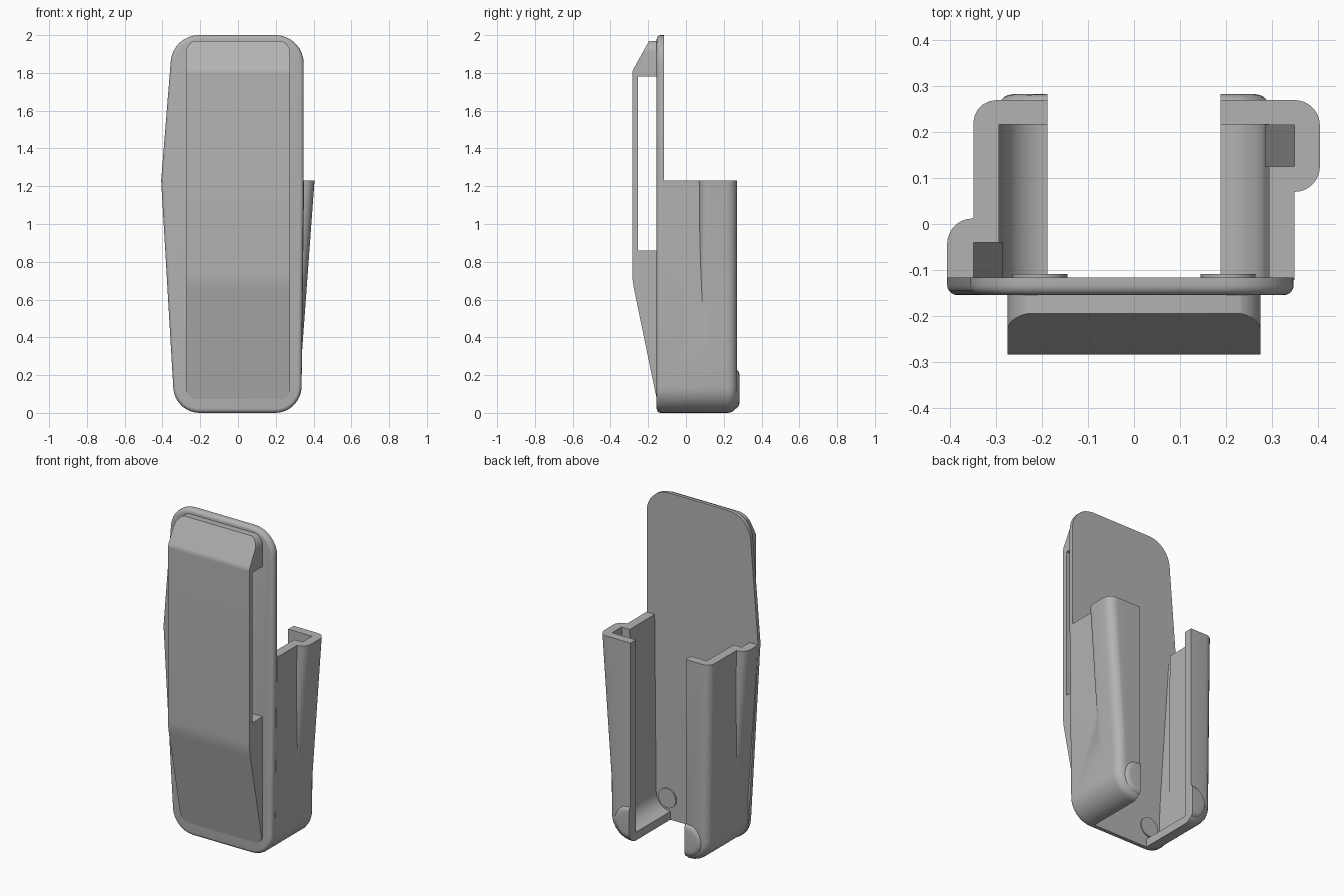
import bpy, bmesh
from math import pi, sin, cos, radians
from mathutils import Vector

cube = bpy.data.objects.get("Cube")
if cube:
    bpy.data.objects.remove(cube, do_unlink=True)

grey = bpy.data.materials.new("plain grey")
grey.use_nodes = True
grey.diffuse_color = (0.45, 0.45, 0.45, 1)
grey.node_tree.nodes["Principled BSDF"].inputs["Base Color"].default_value = (0.45, 0.45, 0.45, 1)

TOP = 1.23       # rim height of the pocket
BACK = -0.117    # inner face of the plate


def fillet(corners, steps=8):
    """Turn (a, b, radius) corners into an outline with rounded corners."""
    out = []
    for i, (a, b, r) in enumerate(corners):
        p = Vector((a, b))
        if r == 0:
            out.append(p)
            continue
        u = (Vector(corners[i - 1][:2]) - p).normalized()
        v = (Vector(corners[(i + 1) % len(corners)][:2]) - p).normalized()
        half = u.angle(v) / 2
        centre = p + (u + v).normalized() * (r / sin(half))
        start = p + u * (r / (sin(half) / cos(half))) - centre
        end = p + v * (r / (sin(half) / cos(half))) - centre
        sweep = start.angle(end)
        for k in range(steps + 1):
            t = k / steps
            d = (start * sin((1 - t) * sweep) + end * sin(t * sweep)) / sin(sweep)
            out.append(centre + d)
    return out


def prism(name, outline, axis, lo, hi, shift=0.0, bevel=0.0, bevel_rule=None):
    """Extrude an outline along an axis; shift moves the low end in x."""
    place = {"x": lambda p, d: (d, p[0], p[1]),
             "y": lambda p, d: (p[0], d, p[1]),
             "z": lambda p, d: (p[0], p[1], d)}[axis]
    bm = bmesh.new()
    low = [bm.verts.new(Vector(place(p, lo)) + Vector((shift, 0, 0))) for p in outline]
    high = [bm.verts.new(place(p, hi)) for p in outline]
    bm.faces.new(low)
    bm.faces.new(high)
    for i in range(len(low)):
        bm.faces.new((low[i - 1], low[i], high[i], high[i - 1]))
    bmesh.ops.recalc_face_normals(bm, faces=bm.faces)
    if bevel:
        edges = [e for e in bm.edges if all(bevel_rule(v.co) for v in e.verts)]
        bmesh.ops.bevel(bm, geom=edges, offset=bevel, segments=5, profile=0.5, affect="EDGES")
    mesh = bpy.data.meshes.new(name)
    bm.to_mesh(mesh)
    bm.free()
    mesh.materials.append(grey)
    ob = bpy.data.objects.new(name, mesh)
    bpy.context.collection.objects.link(ob)
    return ob


def box(name, x, y, z):
    return prism(name, [(x[0], y[0]), (x[1], y[0]), (x[1], y[1]), (x[0], y[1])], "z", *z)


def combine(ob, other, operation):
    mod = ob.modifiers.new(operation, "BOOLEAN")
    mod.operation, mod.object, mod.solver = operation, other, "EXACT"
    bpy.context.view_layer.objects.active = ob
    bpy.ops.object.modifier_apply(modifier=mod.name)
    bpy.data.objects.remove(other, do_unlink=True)


# Back plate with one bowed edge and a softened outer rim
plate = prism("back_plate", fillet([
    (-0.335, 0, 0.14), (0.335, 0, 0.14), (0.348, TOP, 0),
    (0.348, 2, 0.15), (-0.345, 2, 0.15), (-0.407, TOP, 0)]),
    "y", -0.155, BACK, bevel=0.022, bevel_rule=lambda c: c.y < -0.15)

# Pocket shell: tapered, rounded at the bottom and along its outer edge
pocket = prism("pocket", fillet([
    (-0.335, 0, 0.14), (0.335, 0, 0.14), (0.35, TOP, 0), (-0.35, TOP, 0)]),
    "y", BACK - 0.005, 0.27, bevel=0.05,
    bevel_rule=lambda c: c.y > 0.26)
# Restore a level rim where the softened edge ran across it
for v in pocket.data.vertices:
    if v.co.z > TOP - 0.06:
        v.co.z = TOP

# Tapering side swellings on opposite corners
right_swell = fillet([(0.25, 0.07, 0), (0.405, 0.07, 0.055), (0.405, 0.27, 0.055), (0.25, 0.27, 0)])
left_swell = fillet([(-0.25, 0.012, 0), (-0.407, 0.012, 0.055), (-0.407, BACK - 0.005, 0), (-0.25, BACK - 0.005, 0)])
combine(pocket, prism("swell", right_swell, "z", 0.2, TOP, shift=-0.075), "UNION")
combine(pocket, prism("swell", left_swell, "z", 0.2, TOP, shift=0.075), "UNION")

# Hollow inside, side channels and the open slot
combine(pocket, prism("hollow", fillet([
    (-0.283, 0.05, 0.1), (0.283, 0.05, 0.1), (0.295, TOP + 0.1, 0), (-0.295, TOP + 0.1, 0)]),
    "y", -0.2, 0.217), "DIFFERENCE")
for side, (y0, y1) in ((1, (0.125, 0.216)), (-1, (-0.2, -0.04))):
    xs = sorted((side * 0.25, side * 0.35))
    channel = prism("channel", [(xs[0], y0), (xs[1], y0), (xs[1], y1), (xs[0], y1)],
                    "z", 0.2, TOP + 0.01, shift=-side * 0.07)
    combine(pocket, channel, "DIFFERENCE")
combine(pocket, box("slot", (-0.188, 0.188), (-0.3, 0.4), (-0.1, 1.5)), "DIFFERENCE")

# Belt clip: side profile trimmed to a rounded front shape
clip = prism("belt_clip", fillet([
    (-0.15, 0.05, 0), (-0.15, 1.97, 0), (-0.195, 1.97, 0),
    (-0.284, 1.81, 0.06), (-0.284, 0.7, 0.4)]), "x", -0.4, 0.4)
combine(clip, prism("trim", fillet([
    (-0.276, 0.065, 0.07), (0.276, 0.065, 0.07), (0.276, 1.975, 0.07), (-0.276, 1.975, 0.07)]),
    "y", -0.4, 0.1), "INTERSECT")
combine(clip, box("window", (-0.5, 0.5), (-0.254, 0), (0.86, 1.78)), "DIFFERENCE")

parts = [plate, pocket, clip]
for side, label in ((1, "left"), (-1, "right")):
    # Half-round bump at the foot of each lip
    arc = [(side * (0.188 + 0.11 * cos(a)), 0.128 + 0.11 * sin(a))
           for a in (-pi / 2 + pi * k / 20 for k in range(21))]
    parts.append(prism(label + "_lip_bump", arc, "y", 0.222, 0.283, bevel=0.035,
                       bevel_rule=lambda c: c.y > 0.28))
    for v in parts[-1].data.vertices:
        if abs(v.co.x) < 0.188 + 0.036 and v.co.y > 0.222:
            if abs(v.co.x) < 0.2235:
                v.co.x = side * 0.188
    # Small round pad on the plate
    disc = [(side * 0.205 + 0.06 * cos(k * pi / 12), 0.13 + 0.06 * sin(k * pi / 12)) for k in range(24)]
    parts.append(prism(label + "_pad", disc, "y", BACK - 0.005, BACK + 0.008))

bpy.ops.object.select_all(action="DESELECT")
for ob in parts:
    ob.select_set(True)
bpy.context.view_layer.objects.active = plate
bpy.ops.object.shade_smooth_by_angle(angle=radians(32))
